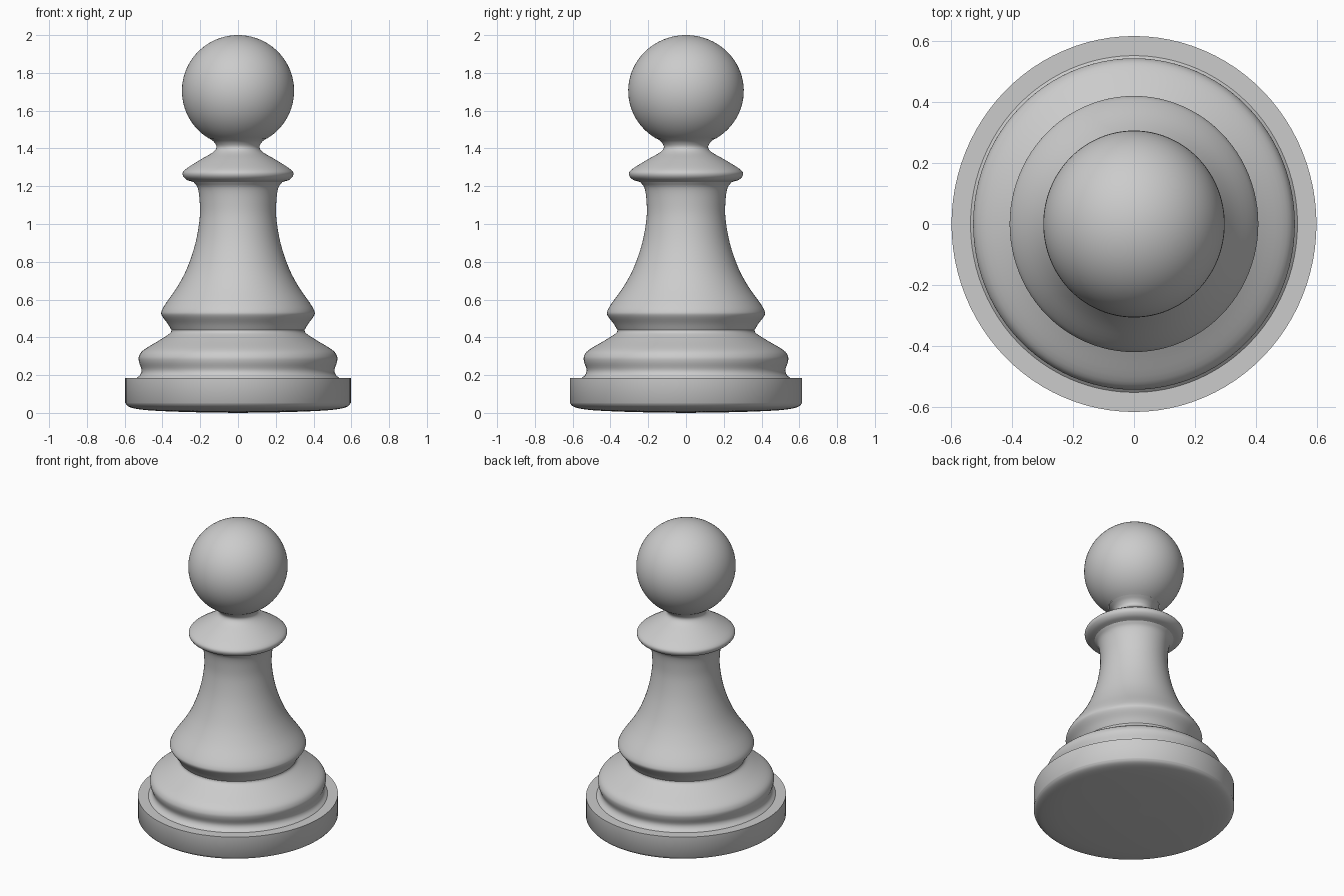
import bpy, bmesh, math
from mathutils import Vector

if "Cube" in bpy.data.objects:
    bpy.data.objects.remove(bpy.data.objects["Cube"])

SEGMENTS = 96
Y_STRETCH = 1.03  # the turned shape is slightly deeper than wide


def smooth(points, steps=4):
    """Catmull-Rom curve through the profile points."""
    p = [Vector(q) for q in points]
    p = [2 * p[0] - p[1]] + p + [2 * p[-1] - p[-2]]
    out = []
    for a, b, c, d in zip(p, p[1:], p[2:], p[3:]):
        for k in range(steps):
            t = k / steps
            out.append(0.5 * (2 * b + (c - a) * t + (2 * a - 5 * b + 4 * c - d) * t * t
                              + (3 * b - a - 3 * c + d) * t ** 3))
    return out + [p[-2]]


def lathe(name, profile):
    """Turn a bottom-to-top (radius, z) profile around the z axis."""
    bm = bmesh.new()
    rings = []
    for r, z in profile:
        rings.append([bm.verts.new((r * math.cos(a), r * Y_STRETCH * math.sin(a), z))
                      for a in (2 * math.pi * j / SEGMENTS for j in range(SEGMENTS))])
    for low, high in zip(rings, rings[1:]):
        for j in range(SEGMENTS):
            k = (j + 1) % SEGMENTS
            bm.faces.new((low[j], low[k], high[k], high[j]))
    bmesh.ops.remove_doubles(bm, verts=bm.verts, dist=1e-5)
    mesh = bpy.data.meshes.new(name)
    bm.to_mesh(mesh)
    bm.free()
    obj = bpy.data.objects.new(name, mesh)
    bpy.context.collection.objects.link(obj)
    bpy.ops.object.select_all(action='DESELECT')
    obj.select_set(True)
    bpy.context.view_layer.objects.active = obj
    bpy.ops.object.shade_smooth_by_angle(angle=math.radians(40))
    return obj


# Base disc: slightly domed underside, straight rim, flat top ledge
underside = [(0, 0), (0.25, 0.004), (0.45, 0.012), (0.54, 0.022), (0.58, 0.034), (0.597, 0.052)]
lathe("base", smooth(underside) + [Vector((0.597, 0.185)), Vector((0.535, 0.185))])

# Foot moulding, rising to the lower groove
foot = [(0.535, 0.185), (0.516, 0.205), (0.511, 0.23), (0.524, 0.27), (0.524, 0.30),
        (0.50, 0.333), (0.42, 0.382), (0.362, 0.42), (0.352, 0.438)]
lathe("foot_moulding", smooth(foot))

# Flared stem
stem = [(0.352, 0.438), (0.372, 0.472), (0.403, 0.515), (0.404, 0.54), (0.382, 0.58),
        (0.32, 0.67), (0.268, 0.77), (0.225, 0.90), (0.203, 1.03), (0.203, 1.12),
        (0.213, 1.19), (0.235, 1.222)]
lathe("stem", smooth(stem))

# Collar and neck
collar = [(0.235, 1.222), (0.273, 1.235), (0.293, 1.26), (0.28, 1.288), (0.20, 1.34),
          (0.135, 1.378), (0.114, 1.405), (0.125, 1.432), (0.150, 1.453)]
lathe("collar", smooth(collar))

# Ball head, starting where it meets the neck
start = math.atan2(1.453 - 1.705, 0.150)
angles = [start + (math.pi / 2 - start) * i / 32 for i in range(33)]
lathe("head", [(0.297 * math.cos(a) if i < 32 else 0, 1.705 + 0.295 * math.sin(a))
               for i, a in enumerate(angles)])
